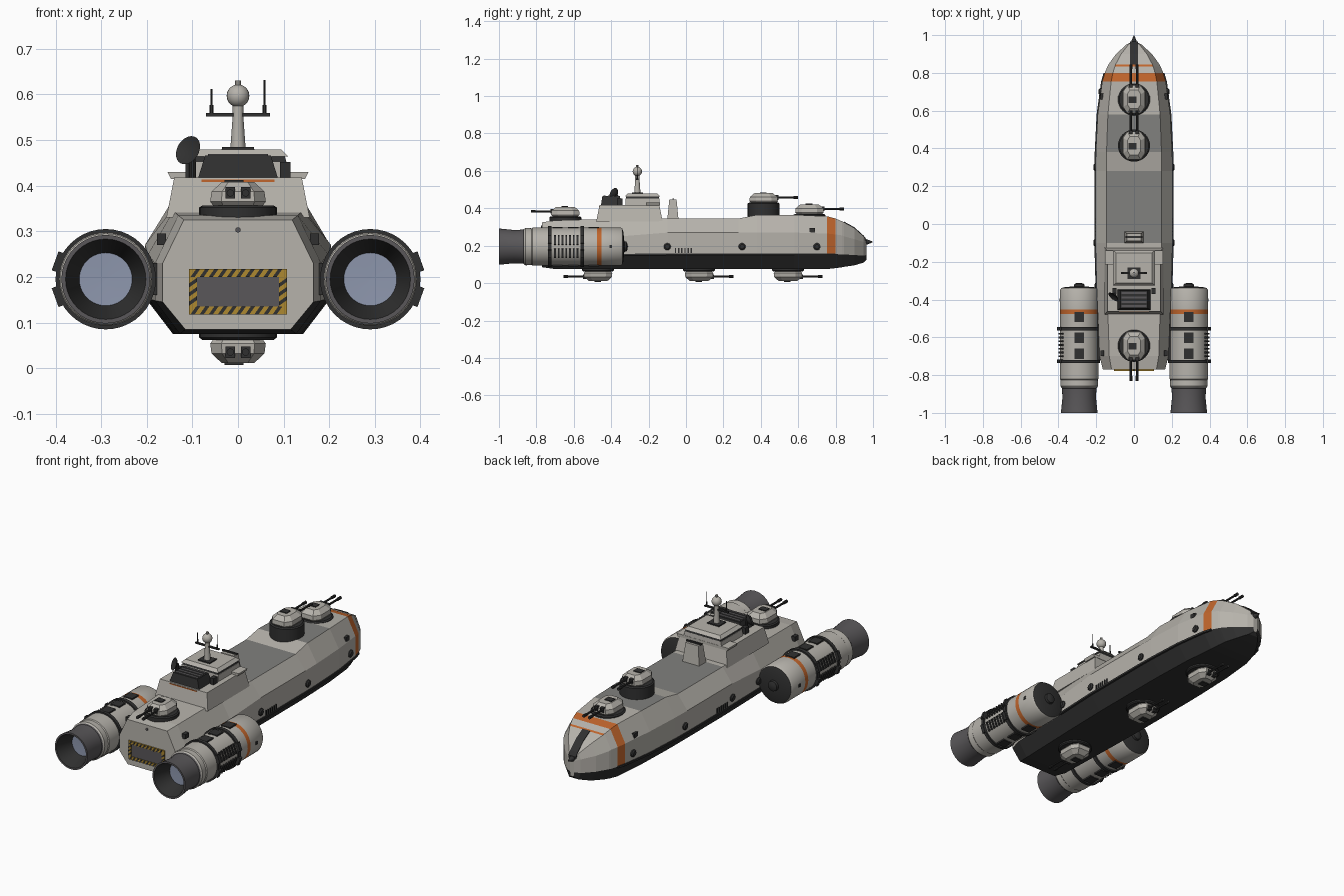
import bpy, bmesh, math
from mathutils import Vector, Matrix

if "Cube" in bpy.data.objects:
    bpy.data.objects.remove(bpy.data.objects["Cube"])


def material(name, rgb):
    m = bpy.data.materials.new(name)
    m.use_nodes = True
    m.diffuse_color = (*rgb, 1)
    m.node_tree.nodes["Principled BSDF"].inputs["Base Color"].default_value = (*rgb, 1)
    return m


LIGHT = material("warm light grey", (.47, .45, .41))
DARK = material("charcoal", (.03, .03, .03))
DECK = material("deck grey", (.22, .22, .21))
ORANGE = material("orange", (.53, .13, .025))
METAL = material("nozzle grey", (.1, .095, .1))
GLOW = material("pale blue", (.27, .31, .42))
YELLOW = material("hazard yellow", (.42, .25, .03))


def loft(name, rings, mats, rule=None, smooth=False):
    """Skin equal-sized rings; rule(ring, side) picks the material slot."""
    bm = bmesh.new()
    rows = [[bm.verts.new(p) for p in ring] for ring in rings]
    n = len(rows[0])
    for i in range(len(rows) - 1):
        for k in range(n):
            f = bm.faces.new((rows[i][k], rows[i][(k + 1) % n],
                              rows[i + 1][(k + 1) % n], rows[i + 1][k]))
            f.material_index = rule(i, k) if rule else 0
    first, last = bm.faces.new(rows[0][::-1]), bm.faces.new(rows[-1])
    if smooth and rule:
        first.material_index, last.material_index = rule(0, 0), rule(len(rows) - 2, 0)
    bmesh.ops.recalc_face_normals(bm, faces=bm.faces)
    mesh = bpy.data.meshes.new(name)
    bm.to_mesh(mesh)
    bm.free()
    ob = bpy.data.objects.new(name, mesh)
    bpy.context.collection.objects.link(ob)
    for m in mats if isinstance(mats, list) else [mats]:
        mesh.materials.append(m)
    if smooth:
        bpy.ops.object.select_all(action='DESELECT')
        ob.select_set(True)
        bpy.context.view_layer.objects.active = ob
        bpy.ops.object.shade_smooth_by_angle(angle=math.radians(35))
    return ob


def box(name, x, y, z, mat, tx=1, ty=1):
    """Box from (min, max) ranges; tx and ty scale its top."""
    cx, cy = sum(x) / 2, sum(y) / 2
    hx, hy = (x[1] - x[0]) / 2, (y[1] - y[0]) / 2
    sides = ((-1, -1), (1, -1), (1, 1), (-1, 1))
    return loft(name, [[(cx + a * hx * u, cy + b * hy * v, h) for a, b in sides]
                       for h, u, v in ((z[0], 1, 1), (z[1], tx, ty))], mat)


def lathe(name, origin, axis, profile, mats, ids=None, n=32):
    """Revolve (distance, radius) pairs about an axis through origin."""
    turn = Vector(axis).to_track_quat('Z', 'Y')
    rings = [[Vector(origin) + turn @ Vector((r * math.cos(math.tau * k / n),
              r * math.sin(math.tau * k / n), d)) for k in range(n)] for d, r in profile]
    return loft(name, rings, mats, (lambda i, k: ids[i]) if ids else None, True)


def rod(name, a, b, r, mat=DARK, n=10):
    d = Vector(b) - Vector(a)
    return lathe(name, a, d, [(0, r), (d.length, r)], mat, n=n)


def plate(name, pts, y0, y1, mat):
    return loft(name, [[(x, y, z) for x, z in pts] for y in (y0, y1)], mat)


# Hull: y, half width, deck height, shoulder height, chine height, keel height
stations = [(-.77, .165, .325, .23, .145, .085), (-.7, .182, .335, .23, .148, .075),
            (-.35, .197, .345, .25, .152, .075), (-.1, .204, .345, .27, .155, .075),
            (.28, .204, .345, .27, .155, .075), (.38, .202, .365, .27, .155, .075),
            (.58, .192, .365, .27, .155, .075), (.755, .168, .357, .265, .155, .075),
            (.8, .155, .345, .26, .155, .08), (.835, .14, .33, .255, .153, .085),
            (.845, .135, .325, .25, .153, .087), (.9, .095, .295, .235, .15, .095),
            (.95, .04, .25, .22, .147, .11), (.965, .012, .23, .21, .15, .125)]


def section(y, w, top, shoulder, chine, keel):
    half = [(.72 * w, top), (w, shoulder), (w, chine), (.7 * w, keel)]
    return [(x, y, z) for x, z in half] + [(-x, y, z) for x, z in half[::-1]]


def hull_paint(i, k):
    if k in (2, 3, 4):
        return 1
    if i == 7 or (i == 9 and k == 7):
        return 3
    return 2 if k == 7 and i in (3, 5) else 0


loft("hull", [section(*s) for s in stations], [LIGHT, DARK, DECK, ORANGE], hull_paint)
loft("bow_strip", [[(-.022, y, z - .01), (.022, y, z - .01), (.022, y, z + .004), (-.022, y, z + .004)]
                   for y, _, z, *_ in stations[10:]], DARK)
lathe("bow_spike", (0, .95, .22), (0, 1, 0), [(0, .016), (.018, .014), (.048, .002)], DARK, n=12)
for s in (-1, 1):
    loft("chine_rail", [[(s * (w + o), y, c + h) for o, h in ((-.01, -.006), (.006, -.006), (.006, .004), (-.01, .004))]
                        for y, w, _, _, c, _ in stations[2:9]], DARK)
    for y, w in ((-.33, .197), (-.1, .203), (.3, .203), (.7, .175)):
        lathe("side_port", (s * (w - .008), y, .195), (s, 0, 0),
              [(0, .019), (.014, .019), (.02, .012)], DARK, n=16)
    for k in range(6):
        box("side_vent", sorted((s * .2, s * .208)), (-.06 + k * .017, -.053 + k * .017), (.16, .187), DARK)
    for y in (-.7, .66):
        box("hull_fitting", sorted((s * .158, s * .178)), (y, y + .03), (.27, .295), DARK)

# Stern bay with a striped frame
box("stern_bay", (-.09, .09), (-.774, -.76), (.135, .2), METAL)
for z in (.118, .2):
    box("frame_bar", (-.107, .107), (-.777, -.76), (z, z + .017), YELLOW)
    for k in range(10):
        x = -.104 + k * .02
        plate("frame_stripe", [(x, z), (x + .009, z), (x + .021, z + .017), (x + .012, z + .017)],
              -.779, -.776, DARK)
for s in (-1, 1):
    box("frame_post", sorted((s * .09, s * .107)), (-.777, -.76), (.135, .2), YELLOW)
    for k in range(3):
        z, x = .137 + k * .02, .0985 * s
        plate("frame_stripe", [(x - .0085, z), (x + .0085, z + .012), (x + .0085, z + .021),
                               (x - .0085, z + .009)], -.779, -.776, DARK)
rod("stern_lamp", (0, -.765, .303), (0, -.776, .303), .006, METAL)


# Gun turrets: face is the aiming direction, up is -1 below the keel
def turret(y, z, face=1, up=1, height=.02):
    base = z + up * height
    lathe("turret_base", (0, y, z - up * .02), (0, 0, up),
          [(0, .085), (height + .015, .085), (height + .02, .078)], DARK)
    outline = [(-.6, -1), (.6, -1), (1, -.55), (1, .55), (.6, 1), (-.6, 1), (-1, .55), (-1, -.55)]
    loft("turret_body", [[(a * .061 * u, y + b * .076 * v, base + up * h) for a, b in outline]
                         for h, u, v in ((0, .9, .9), (.008, 1, 1), (.03, .95, .97), (.051, .58, .65))], LIGHT)
    box("turret_hatch", (-.03, .012), (y - .02, y + .015), sorted((base + up * .05, base + up * .055)), DARK)
    for x in (-.017, .017):
        rod("gun_barrel", (x, y + face * .05, base + up * .027), (x, y + face * .17, base + up * .027), .0055)
        rod("gun_muzzle", (x, y + face * .16, base + up * .027), (x, y + face * .185, base + up * .027), .008)
        box("gun_mantlet", (x - .01, x + .01), sorted((y + face * .045, y + face * .08)),
            sorted((base + up * .015, base + up * .04)), DARK)


turret(.66, .358, height=.012)
turret(.415, .36, height=.07)
turret(-.645, .337, face=-1)
for y, face in ((-.47, -1), (.07, 1), (.545, 1)):
    turret(y, .075, face, up=-1, height=.013)

# Deckhouse and bridge
box("deckhouse", (-.157, .157), (-.48, -.125), (.33, .418), LIGHT, .89, .9)
box("bridge_wing", (-.147, .147), (-.215, -.14), (.415, .43), LIGHT, 1.05)
box("bridge", (-.112, .112), (-.325, -.14), (.415, .452), LIGHT, .97, .97)
box("bridge_windows", (-.106, .106), (-.322, -.143), (.452, .465), DARK, .97, .97)
box("bridge_roof", (-.11, .11), (-.325, -.14), (.464, .479), LIGHT, .86, .86)
box("roof_pad", (-.035, .035), (-.29, -.23), (.478, .485), DARK)
box("deckhouse_trim", (-.08, .08), (-.466, -.455), (.408, .413), ORANGE)
box("vent_block", (-.088, .088), (-.455, -.345), (.415, .466), DARK, .82, .85)
for k in range(4):
    box("vent_slat", (-.066, .066), (-.44 + k * .023, -.43 + k * .023), (.465, .469), METAL)
for s in (-1, 1):
    box("side_locker", sorted((s * .092, s * .115)), (-.37, -.34), (.415, .452), DARK)

# Dish on a short post
rod("dish_post", (-.1, -.37, .415), (-.1, -.37, .475), .007)
lathe("dish", (-.1, -.375, .472), (-.5, -.6, .3), [(0, .01), (.008, .024), (.016, .033), (.011, .022), (.008, .004)], DARK)

# Mast with crossbar, ball and aerials
lathe("mast", (0, -.26, .478), (0, 0, 1), [(0, .017), (.07, .012), (.1, .012)], LIGHT, n=12)
box("mast_crossbar", (-.07, .07), (-.266, -.254), (.552, .559), DARK)
lathe("mast_ball", (0, -.26, .597), (0, 0, 1),
      [(.025 * math.sin(a), .025 * math.cos(a)) for a in [math.radians(d) for d in range(-80, 81, 20)]], LIGHT, n=20)
rod("mast_cap", (0, -.26, .615), (0, -.26, .631), .007, LIGHT)
for x, top in ((-.058, .612), (.058, .632)):
    rod("aerial", (x, -.26, .556), (x, -.26, top), .0018, n=6)
    rod("aerial_foot", (x, -.26, .556), (x, -.26, .577), .004, n=6)

# Tapered deck tower ahead of the bridge
box("deck_tower", (-.05, .05), (-.1, -.04), (.34, .446), LIGHT, .75, .65)
box("tower_sensor", (-.045, .045), (-.073, -.063), (.446, .453), DARK)

# Engines, with bands, louvres, nozzle and glowing core
skin = [(.33, .03), (.335, .08), (.34, .096), (.35, .102), (.452, .102), (.477, .102), (.545, .102),
        (.545, .11), (.565, .11), (.565, .102), (.72, .102), (.72, .11), (.737, .11), (.737, .102),
        (.82, .102), (.825, .098), (.858, .1), (.865, .095), (.87, .091), (.92, .089), (1, .097),
        (1, .088), (.91, .058), (.908, .002)]
paint = [1, 1, 0, 0, 2, 0, 1, 1, 1, 0, 1, 1, 1, 0, 0, 0, 0, 3, 3, 3, 3, 1, 4]
for s in (-1, 1):
    hub = Vector((s * .29, 0, .195))
    lathe("engine", hub, (0, -1, 0), skin, [LIGHT, DARK, ORANGE, METAL, GLOW], paint, n=40)
    lathe("engine_hub", hub, (0, -1, 0), [(.312, .012), (.318, .026), (.34, .03)], DARK, n=20)
    box("engine_pylon", sorted((s * .15, s * .22)), (-.72, -.4), (.16, .23), DARK)

    def on_skin(ob, degrees):
        ob.matrix_world = Matrix.Translation(hub) @ Matrix.Rotation(math.radians(-s * degrees), 4, 'Y')

    for angle in (-20, 20):
        for k in range(7):
            y = -.705 + k * .02
            on_skin(box("engine_louvre", sorted((s * .095, s * .107)), (y, y + .009), (-.026, .026), DARK), angle)
        for y in (-.737, -.565):
            on_skin(box("band_clamp", sorted((s * .095, s * .118)), (y, y + .019), (-.022, .022), DARK), angle)
    for y in (-.52, -.63, -.715):
        for angle in (90, -90):
            on_skin(box("service_panel", sorted((s * .09, s * .106)), (y, y + .055), (-.026, .026), DARK), angle)
    on_skin(box("engine_marker", sorted((s * .095, s * .105)), (-.41, -.395), (-.008, .008), DARK), 0)
